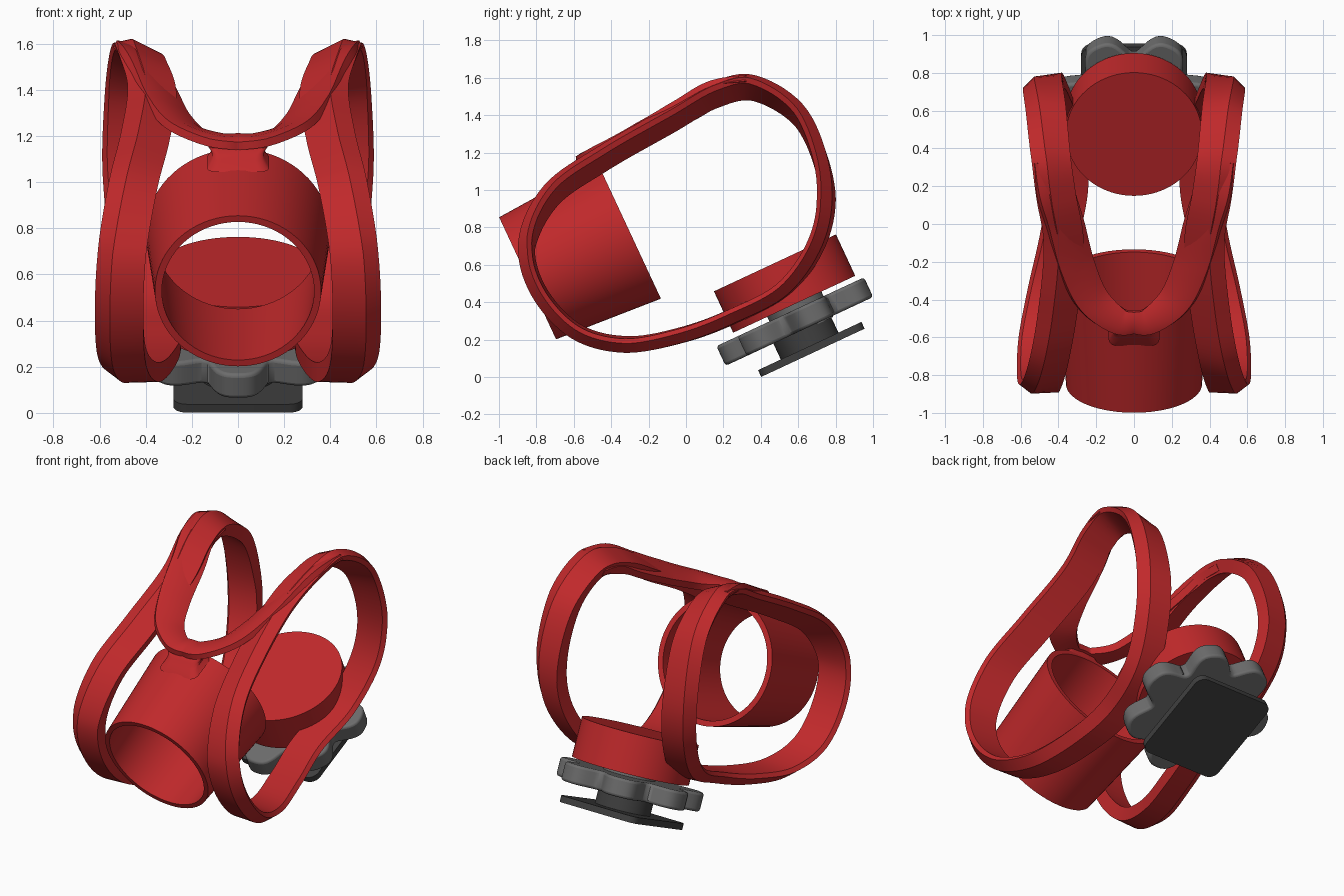
import bpy, bmesh, math
from mathutils import Vector, Matrix

if "Cube" in bpy.data.objects:
    bpy.data.objects.remove(bpy.data.objects["Cube"])

TILT = math.radians(25)


def material(name, col):
    m = bpy.data.materials.new(name)
    m.diffuse_color = (*col, 1)
    m.use_nodes = True
    m.node_tree.nodes["Principled BSDF"].inputs["Base Color"].default_value = m.diffuse_color
    return m


RED = material("red", (0.53, 0.022, 0.024))
GREY = material("grey", (0.15, 0.15, 0.15))
DARK = material("dark_grey", (0.05, 0.05, 0.05))


def finish(bm, name, mat, matrix=None, bevel=0):
    bmesh.ops.recalc_face_normals(bm, faces=bm.faces)
    me = bpy.data.meshes.new(name)
    bm.to_mesh(me)
    bm.free()
    ob = bpy.data.objects.new(name, me)
    bpy.context.collection.objects.link(ob)
    me.materials.append(mat)
    if matrix:
        ob.matrix_world = matrix
    if bevel:
        b = ob.modifiers.new("bevel", 'BEVEL')
        b.width, b.segments, b.limit_method = bevel, 3, 'ANGLE'
    bpy.ops.object.select_all(action='DESELECT')
    ob.select_set(True)
    bpy.context.view_layer.objects.active = ob
    bpy.ops.object.shade_smooth_by_angle(angle=math.radians(32))
    return ob


def skin(rings, name, mat, closed=False, **kw):
    """Bridge a list of point rings into one solid."""
    bm = bmesh.new()
    vs = [[bm.verts.new(p) for p in r] for r in rings]
    n = len(vs[0])
    for i in range(len(vs) if closed else len(vs) - 1):
        a, b = vs[i], vs[(i + 1) % len(vs)]
        for j in range(n):
            k = (j + 1) % n
            bm.faces.new((a[j], a[k], b[k], b[j]))
    if not closed:
        bm.faces.new(vs[0])
        bm.faces.new(vs[-1])
    return finish(bm, name, mat, **kw)


def circle(r, z, n=72):
    return [(r * math.cos(2 * math.pi * i / n), r * math.sin(2 * math.pi * i / n), z) for i in range(n)]


def rounded_rect(hx, hy, r, z, cy=0, slope=0, seg=6):
    out = []
    for q, (sx, sy) in enumerate(((1, 1), (-1, 1), (-1, -1), (1, -1))):
        for i in range(seg + 1):
            a = math.pi / 2 * (q + i / seg)
            y = sy * (hy - r) + r * math.sin(a)
            out.append((sx * (hx - r) + r * math.cos(a), cy + y, z + slope * y))
    return out


def spline(pts, closed, steps=8):
    """Catmull-Rom samples with tangents."""
    P = [Vector(p) for p in pts]
    n = len(P)
    get = (lambda i: P[i % n]) if closed else (lambda i: P[max(0, min(n - 1, i))])
    out = []
    for i in range(n if closed else n - 1):
        a, b, c, d = (get(i + k) for k in (-1, 0, 1, 2))
        for s in range(steps + (not closed and i == n - 2)):
            t = s / steps
            p = 0.5 * (2 * b + (c - a) * t + (2 * a - 5 * b + 4 * c - d) * t * t
                       + (3 * b - a - 3 * c + d) * t ** 3)
            v = 0.5 * ((c - a) + 2 * (2 * a - 5 * b + 4 * c - d) * t + 3 * (3 * b - a - 3 * c + d) * t * t)
            out.append((p, v.normalized()))
    return out


def tilted(y, z):
    return Matrix.Translation((0, y, z)) @ Matrix.Rotation(TILT, 4, 'X')


# Side hoops: flat ribbon swept round a closed oval, flared outwards at the top
hoop = [(.50, -.86, .72), (.455, -.73, .99), (.405, -.45, 1.19), (.375, -.1, 1.39), (.415, .15, 1.53),
        (.445, .37, 1.565), (.47, .62, 1.40), (.485, .745, 1.07), (.46, .72, .76), (.395, .54, .48),
        (.35, .25, .32), (.39, -.03, .215), (.455, -.33, .165), (.505, -.6, .24), (.515, -.80, .46)]
hoop_section = [(-.105, -.055), (-.105, .03), (.04, .035), (.105, -.015), (.085, -.04)]
for side, label in ((1, "right_hoop"), (-1, "left_hoop")):
    rings = []
    for p, t in spline(hoop, True):
        N = Vector((0, -t.z, t.y)).normalized()
        a = math.radians(25) * max(0, N.z) - math.radians(10) * max(0, N.y)
        W = Vector((1, 0, 0)) * math.cos(a) + N * math.sin(a)
        M = N * math.cos(a) - Vector((1, 0, 0)) * math.sin(a)
        ring = [p + W * w + M * h for w, h in hoop_section]
        rings.append([(q.x * side, q.y, q.z) for q in ring])
    skin(rings, label, RED, closed=True)

# U-shaped strap joining both hoops above the tube, ends sunk into them
half = [(.09, -.51, 1.18), (.22, -.40, 1.225), (.305, -.22, 1.315), (.365, 0, 1.435),
        (.415, .17, 1.532), (.44, .34, 1.558)]
path = [(-x, y, z) for x, y, z in reversed(half)] + [(0, -.52, 1.175)] + half
rings = []
for p, t in spline(path, False):
    k = min(1, abs(p.x) / .35)
    flat = Vector((t.y, -t.x, 0)).normalized()
    up = flat.cross(t)
    up = up if up.z > 0 else -up
    a = math.radians(25 * k - 16 * (1 - k))
    W = flat * math.cos(a) + up * math.sin(a)
    U = up * math.cos(a) - flat * math.sin(a)
    hw = .06 + .043 * k
    sec = [(-hw, -.025), (-hw, .02), (-hw * .5, .03), (hw * .5, .03), (hw, .015), (hw, -.02), (0, -.032)]
    rings.append([p + W * w + U * h for w, h in sec])
skin(rings, "bridge_strap", RED)

# Neck between tube and strap, flared at both ends, sloping with the tube
skin([rounded_rect(hx, hy, .04, z, cy, .46) for hx, hy, z, cy in
      ((.135, .09, 1.085, -.555), (.125, .085, 1.10, -.55), (.112, .07, 1.125, -.54),
       (.115, .06, 1.145, -.53), (.135, .05, 1.17, -.52))], "strap_neck", RED)

# Tapered open tube
skin([circle(.36, -.3), circle(.40, .3), circle(.365, .3), circle(.33, -.3)], "tube", RED, closed=True,
     matrix=Matrix.Translation((0, -.575, .655)) @ Matrix.Rotation(TILT - math.pi / 2, 4, 'X'))

# Round base and hidden screw below it
skin([circle(.36, -.122), circle(.36, .122)], "base_disc", RED, matrix=tilted(.527, .50))
skin([circle(.16, -.1), circle(.16, .1)], "screw", GREY, matrix=tilted(.6, .345))


# Seven-lobed knob
def lobes(z, n=140):
    out = []
    for i in range(n):
        a = 2 * math.pi * i / n
        c = 7 * (a + math.pi / 2)
        r = .403 + .06 * math.cos(c) - .013 * math.cos(2 * c)
        out.append((r * math.cos(a), r * math.sin(a), z))
    return out


skin([lobes(-.058), lobes(.058)], "knob", GREY, matrix=tilted(.595, .303), bevel=.03)

# Stem and square foot plate
skin([circle(.17, -.09), circle(.17, .09)], "stem", DARK, matrix=tilted(.638, .215))
skin([rounded_rect(.28, .305, .06, -.02), rounded_rect(.28, .305, .06, .02)], "foot_plate", DARK,
     matrix=tilted(.67, .148))
